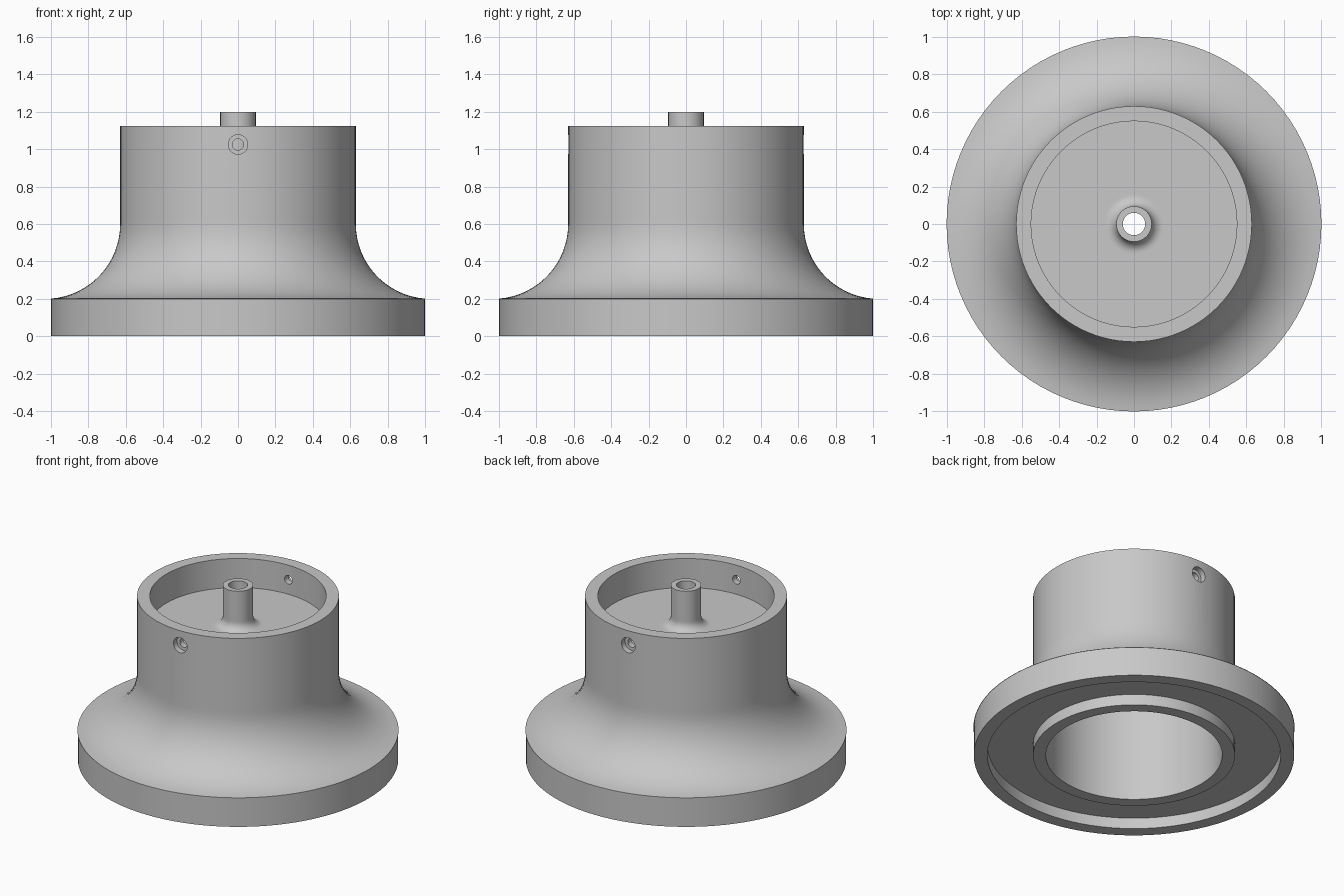
import bpy, bmesh
from math import sin, cos, pi, radians

cube = bpy.data.objects.get("Cube")
if cube:
    bpy.data.objects.remove(cube, do_unlink=True)

grey = bpy.data.materials.new("plain grey")
grey.use_nodes = True
colour = (0.58, 0.58, 0.58, 1)
grey.diffuse_color = colour
grey.node_tree.nodes["Principled BSDF"].inputs["Base Color"].default_value = colour


def arc(cx, cz, radius, start, end, steps=16):
    """Points on an arc in the radius / height plane, angles in degrees."""
    angles = [radians(start + (end - start) * i / steps) for i in range(steps + 1)]
    return [(cx + radius * cos(a), cz + radius * sin(a)) for a in angles]


def lathe(name, profile, segments=96):
    """Turn a closed (radius, height) profile around z; zero radius makes a pole."""
    bm = bmesh.new()
    rings = []
    for r, z in profile:
        if r == 0:
            rings.append([bm.verts.new((0, 0, z))] * segments)
        else:
            rings.append([bm.verts.new((r * cos(2 * pi * i / segments),
                                        r * sin(2 * pi * i / segments), z))
                          for i in range(segments)])
    for a, b in zip(rings, rings[1:] + rings[:1]):
        for i in range(segments):
            j = (i + 1) % segments
            corners = list(dict.fromkeys((a[i], a[j], b[j], b[i])))
            if len(corners) > 2:
                bm.faces.new(corners)
    bmesh.ops.recalc_face_normals(bm, faces=bm.faces)
    mesh = bpy.data.meshes.new(name)
    bm.to_mesh(mesh)
    bm.free()
    mesh.materials.append(grey)
    obj = bpy.data.objects.new(name, mesh)
    bpy.context.collection.objects.link(obj)
    return obj


def activate(obj):
    bpy.ops.object.select_all(action='DESELECT')
    obj.select_set(True)
    bpy.context.view_layer.objects.active = obj


# Main dimensions
bore, tube, lip = 0.55, 0.63, 0.915
rim, floor, recess = 1.125, 0.925, 0.075

# Flared housing: tube, curved skirt, base rim and the groove underneath
housing = lathe("flared_housing",
                [(bore, 0), (bore, rim), (tube, rim), (tube, 0.63)]
                + arc(1.03, 0.6, 0.4, 180, 266)
                + [(1, 0.2), (1, 0), (lip, 0), (lip, recess), (tube, recess), (tube, 0)])

# Counterbored screw holes through the front and back of the tube
for side in (-1, 1):
    cutter = lathe("screw_hole_cutter",
                   [(0, 0.45), (0.03, 0.45), (0.03, 0.59),
                    (0.052, 0.59), (0.052, 0.75), (0, 0.75)], 32)
    cutter.location.z = 1.025
    cutter.rotation_euler.x = -side * pi / 2
    cutter.hide_render = True
    cut = housing.modifiers.new("screw_hole", 'BOOLEAN')
    cut.object = cutter
    cut.operation = 'DIFFERENCE'
    cut.solver = 'EXACT'
    activate(housing)
    bpy.ops.object.modifier_apply(modifier=cut.name)
    bpy.data.objects.remove(cutter, do_unlink=True)

# Floor disc with a filleted hollow post in the middle
post = lathe("floor_and_post",
             [(0.06, 0.85), (bore + 0.01, 0.85), (bore + 0.01, floor), (0.165, floor)]
             + arc(0.155, floor + 0.06, 0.06, 270, 180, 10)
             + [(0.095, 1.0), (0.095, 1.2), (0.06, 1.2)])

for obj in (housing, post):
    activate(obj)
    bpy.ops.object.shade_smooth_by_angle(angle=radians(30))
